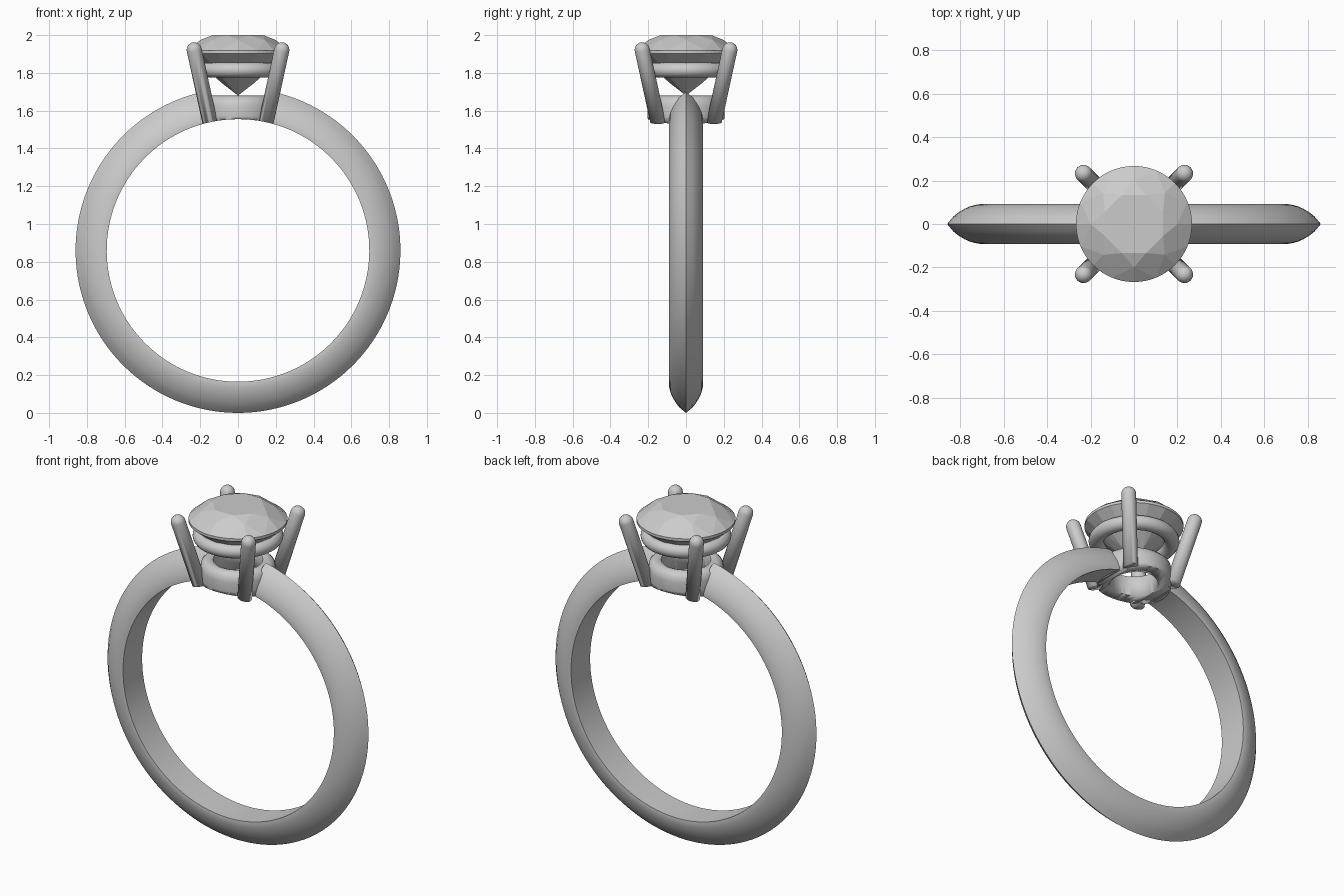
import bpy, bmesh
from math import pi, sin, cos, sqrt
from mathutils import Matrix, Vector

if "Cube" in bpy.data.objects:
    bpy.data.objects.remove(bpy.data.objects["Cube"])

CENTRE_Z, INNER_R, OUTER_R = 0.86, 0.695, 0.86


def finish(name, bm, smooth=True):
    bmesh.ops.remove_doubles(bm, verts=bm.verts, dist=1e-5)
    bmesh.ops.recalc_face_normals(bm, faces=bm.faces)
    me = bpy.data.meshes.new(name)
    bm.to_mesh(me)
    bm.free()
    ob = bpy.data.objects.new(name, me)
    bpy.context.collection.objects.link(ob)
    bpy.ops.object.select_all(action='DESELECT')
    ob.select_set(True)
    bpy.context.view_layer.objects.active = ob
    if smooth:
        bpy.ops.object.shade_smooth_by_angle(angle=0.7)
    return ob


def lathe(name, profile, steps, closed=False, start=0.0, sweep=2 * pi, matrix=None):
    """Revolve (radius, height) points about z; cap the ends of a partial sweep."""
    bm = bmesh.new()
    full = abs(sweep - 2 * pi) < 1e-6
    rows = []
    for i in range(steps if full else steps + 1):
        a = start + sweep * i / steps
        rows.append([bm.verts.new((r * cos(a), r * sin(a), h)) for r, h in profile])
    n = len(profile)
    for i in range(steps):
        p, q = rows[i], rows[(i + 1) % len(rows)]
        for j in range(n if closed else n - 1):
            k = (j + 1) % n
            bm.faces.new((p[j], q[j], q[k], p[k]))
    if not full:
        bm.faces.new(rows[0])
        bm.faces.new(rows[-1])
    if matrix:
        bm.transform(matrix)
    return finish(name, bm)


# Band: knife-edge section swept round, open under the head
half = [(0.71, 0.091), (0.73, 0.088), (0.755, 0.081), (0.78, 0.07),
        (0.805, 0.055), (0.83, 0.036)]
section = ([(INNER_R, -0.09), (INNER_R, 0.09)] + half + [(OUTER_R, 0)]
           + [(r, -h) for r, h in reversed(half)])
upright = Matrix.Translation((0, 0, CENTRE_Z)) @ Matrix.Rotation(pi / 2, 4, 'X')
gap = 0.215
lathe("band", section, 120, True, pi / 2 + gap, 2 * pi - 2 * gap, upright)

# Seat ring under the stone
seat = lathe("seat", [(0.13, 1.5), (0.195, 1.5), (0.204, 1.57), (0.204, 1.625), (0.198, 1.655),
                      (0.18, 1.673), (0.155, 1.68), (0.135, 1.672), (0.127, 1.65)], 64, True)

# Four slanted prongs with round tips
foot, tip, pr = Vector((0.138, 0.138, 1.49)), Vector((0.232, 0.232, 1.922)), 0.04
length = (tip - foot).length
capsule = [(0, 0), (pr, 0)] + [(pr * cos(t * pi / 12), length + pr * sin(t * pi / 12))
                               for t in range(7)]
slant = Matrix.Translation(foot) @ (tip - foot).to_track_quat('Z', 'Y').to_matrix().to_4x4()
prongs = [lathe(f"prong_{i + 1}", capsule, 24, matrix=Matrix.Rotation(i * pi / 2, 4, 'Z') @ slant)
          for i in range(4)]

# Trim seat and prongs flush with the finger opening
cutter = lathe("finger_cutter", [(0, -0.5), (INNER_R, -0.5), (INNER_R, 0.5), (0, 0.5)],
               120, matrix=upright)
cutter.hide_render = True
for ob in [seat] + prongs:
    mod = ob.modifiers.new("trim", 'BOOLEAN')
    mod.operation, mod.solver, mod.object = 'DIFFERENCE', 'EXACT', cutter
    bpy.context.view_layer.objects.active = ob
    bpy.ops.object.modifier_apply(modifier=mod.name)
bpy.data.objects.remove(cutter)

# Gallery rail: round ring below the girdle
lathe("gallery_rail", [(0.203 + 0.042 * cos(t * pi / 8), 1.815 + 0.04 * sin(t * pi / 8))
                       for t in range(16)], 64, True)


# Stone: brilliant cut with table, stars, kites, girdle and pavilion
def polar(bm, r, a, z):
    return bm.verts.new((r * cos(a), r * sin(a), z))


bm = bmesh.new()
GR, SUB = 0.267, 4
step = pi / 4
table = [polar(bm, 0.145, (i + 0.5) * step, 2.0) for i in range(8)]
star = [polar(bm, 0.2, i * step, 1.974) for i in range(8)]
lower = [polar(bm, 0.08, i * step, 1.742) for i in range(8)]
culet = bm.verts.new((0, 0, 1.68))
N = 16 * SUB
top = [polar(bm, GR, i * 2 * pi / N, 1.918) for i in range(N)]
bot = [polar(bm, GR, i * 2 * pi / N, 1.902) for i in range(N)]
bm.faces.new(table)
for i in range(N):
    j = (i + 1) % N
    bm.faces.new((top[i], bot[i], bot[j], top[j]))
for i in range(8):
    j, g = (i + 1) % 8, i * 2 * SUB
    bm.faces.new((table[i - 1], star[i], table[i]))
    bm.faces.new((table[i], star[i], top[g + SUB], star[j]))
    bm.faces.new((culet, lower[i], bot[g + SUB], lower[j]))
    for ring, mid in ((top, star), (bot, lower)):
        bm.faces.new([mid[i]] + ring[g:g + SUB + 1])
        bm.faces.new([mid[j]] + [ring[k % N] for k in range(g + SUB, g + 2 * SUB + 1)])
finish("stone", bm, smooth=False)
